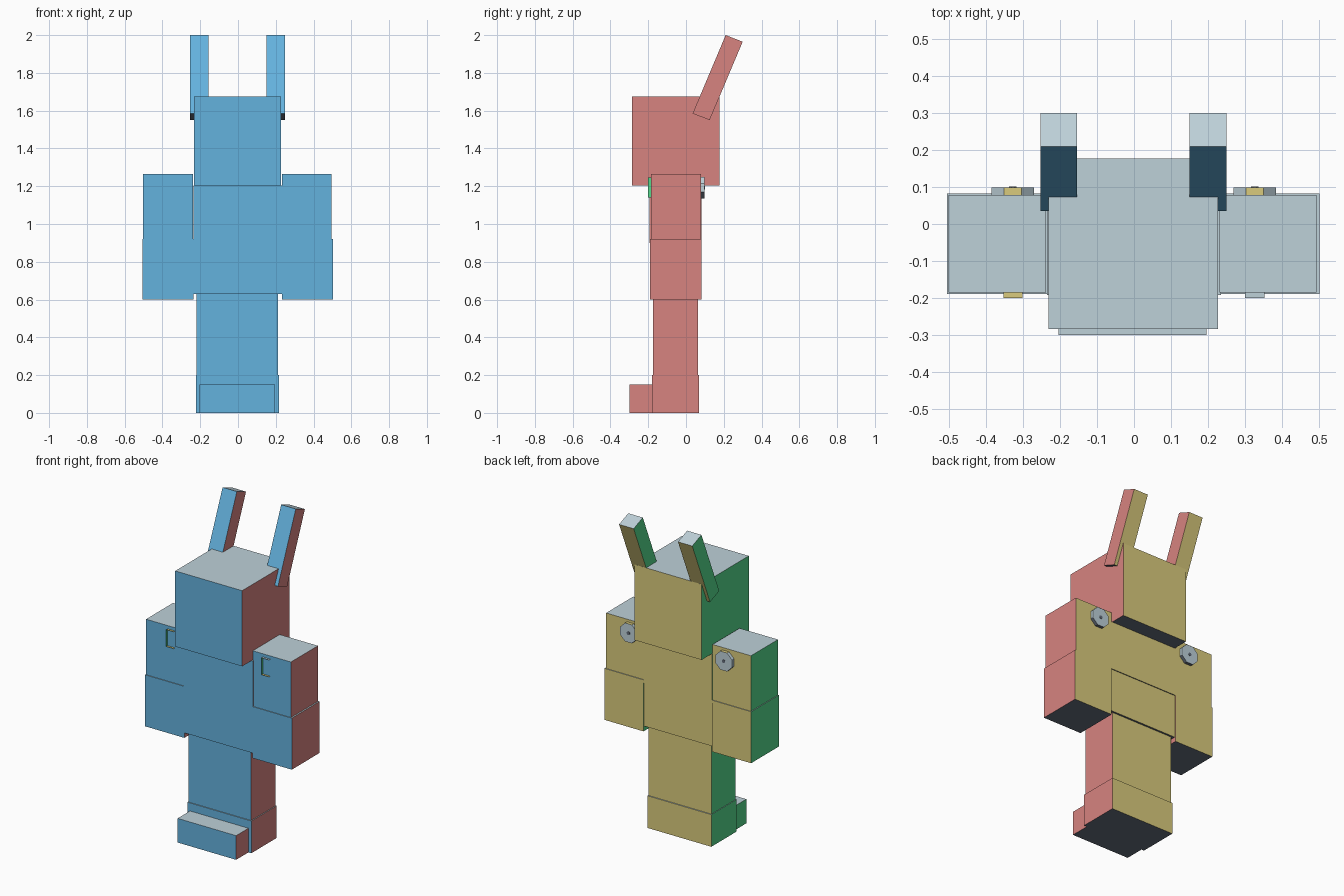
import bpy, bmesh, math
from mathutils import Vector

if "Cube" in bpy.data.objects:
    bpy.data.objects.remove(bpy.data.objects["Cube"])


def material(name, rgb):
    lin = [((c / 255 + 0.055) / 1.055) ** 2.4 for c in rgb]
    m = bpy.data.materials.new(name)
    m.diffuse_color = (*lin, 1)
    m.use_nodes = True
    m.node_tree.nodes["Principled BSDF"].inputs["Base Color"].default_value = m.diffuse_color
    return m


# One colour for each facing direction
MATS = [material("front blue", (100, 178, 222)),
        material("back yellow", (218, 203, 125)),
        material("right red", (215, 131, 128)),
        material("left green", (85, 217, 139)),
        material("top pale grey", (190, 209, 217)),
        material("bottom slate", (100, 109, 123))]
DIRS = [Vector(d) for d in ((0, -1, 0), (0, 1, 0), (1, 0, 0),
                            (-1, 0, 0), (0, 0, 1), (0, 0, -1))]
BLUE, YELLOW, RED, GREEN, PALE, SLATE = range(6)


def facing(face):
    return max(range(6), key=lambda i: face.normal.dot(DIRS[i]))


def finish(name, bm, rule=facing, closed=True):
    if closed:
        bmesh.ops.recalc_face_normals(bm, faces=bm.faces)
    bm.normal_update()
    for f in bm.faces:
        f.material_index = rule(f)
    me = bpy.data.meshes.new(name)
    bm.to_mesh(me)
    bm.free()
    for m in MATS:
        me.materials.append(m)
    ob = bpy.data.objects.new(name, me)
    bpy.context.collection.objects.link(ob)
    return ob


def prism(name, profile, axis, lo, hi, rule=facing):
    """Extrude a 2D profile along x (profile y,z) or y (profile x,z)."""
    def place(p, d):
        return (d, p[0], p[1]) if axis == "x" else (p[0], d, p[1])
    bm = bmesh.new()
    a = [bm.verts.new(place(p, lo)) for p in profile]
    b = [bm.verts.new(place(p, hi)) for p in profile]
    bm.faces.new(a)
    bm.faces.new(b)
    n = len(profile)
    for i in range(n):
        j = (i + 1) % n
        bm.faces.new((a[i], a[j], b[j], b[i]))
    return finish(name, bm, rule)


def box(name, x, y, z):
    prism(name, [(y[0], z[0]), (y[1], z[0]), (y[1], z[1]), (y[0], z[1])],
          "x", x[0], x[1])


# Head, torso, legs and foot
box("head", (-0.232, 0.228), (-0.285, 0.178), (1.205, 1.675))
box("upper_torso", (-0.236, 0.236), (-0.192, 0.081), (0.90, 1.205))
box("lower_torso", (-0.236, 0.234), (-0.188, 0.076), (0.63, 0.90))
box("legs", (-0.22, 0.212), (-0.174, 0.064), (0.20, 0.63))
box("boots", (-0.223, 0.217), (-0.179, 0.07), (0, 0.20))
box("foot_front", (-0.205, 0.197), (-0.30, -0.179), (0, 0.15))

# Arms
box("upper_arm_left", (-0.502, -0.238), (-0.186, 0.079), (0.92, 1.265))
box("upper_arm_right", (0.232, 0.494), (-0.186, 0.079), (0.92, 1.265))
box("lower_arm_left", (-0.506, -0.236), (-0.19, 0.083), (0.60, 0.92))
box("lower_arm_right", (0.234, 0.503), (-0.19, 0.083), (0.60, 0.92))

# Ears leaning back
EAR = [(0.035, 1.585), (0.125, 1.55), (0.30, 1.965), (0.21, 2.0)]
prism("ear_left", EAR, "x", -0.253, -0.155)
prism("ear_right", EAR, "x", 0.15, 0.25)


def octagon(cx, cz, r):
    return [(cx + r * math.cos(math.radians(22.5 + 45 * i)),
             cz + r * math.sin(math.radians(22.5 + 45 * i))) for i in range(8)]


def disc_rule(f):
    if f.normal.z > 0.9:
        return YELLOW
    return SLATE if f.normal.z < -0.5 else PALE


for side, cx in (("left", -0.328), ("right", 0.327)):
    # Shoulder disc on the back, with its dark centre
    prism("shoulder_disc_" + side, octagon(cx, 1.192, 0.062), "y", 0.077, 0.099, disc_rule)
    prism("disc_centre_" + side, octagon(cx, 1.192, 0.011), "y", 0.098, 0.101,
          lambda f: SLATE)

    # Paper-thin bracket on the front of the shoulder
    bm = bmesh.new()
    path = [(cx + 0.026, 1.245), (cx - 0.026, 1.245),
            (cx - 0.026, 1.14), (cx + 0.026, 1.14)]
    rows = [[bm.verts.new((x, y, z)) for x, z in path] for y in (-0.20, -0.185)]
    for i in range(3):
        bm.faces.new((rows[0][i], rows[0][i + 1], rows[1][i + 1], rows[1][i]))
    top = YELLOW if side == "left" else PALE
    finish("shoulder_bracket_" + side, bm,
           lambda f: GREEN if abs(f.normal.x) > 0.5 else
           (top if f.calc_center_median().z > 1.2 else YELLOW), closed=False)
